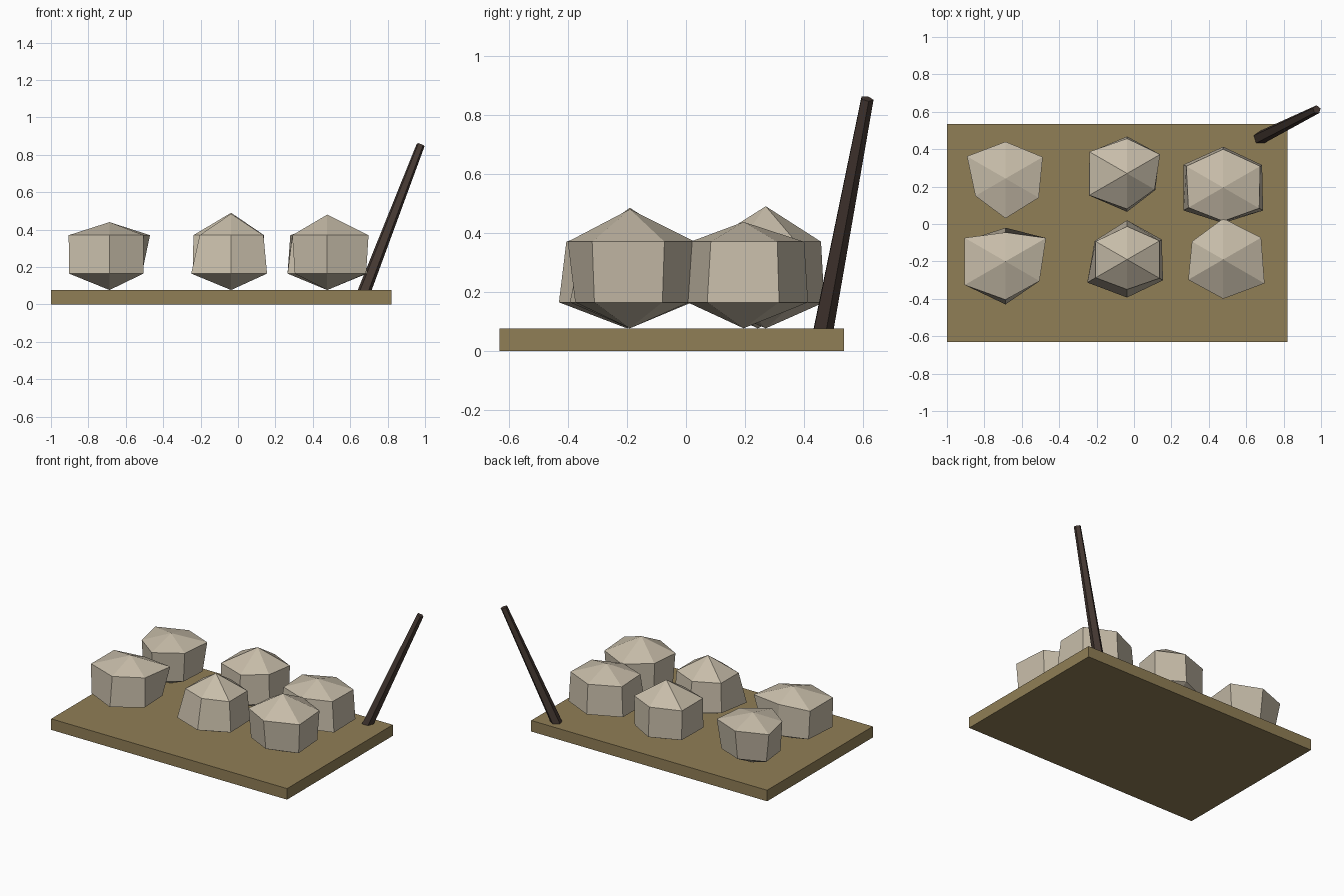
import bpy, bmesh, math
from mathutils import Vector

if "Cube" in bpy.data.objects:
    bpy.data.objects.remove(bpy.data.objects["Cube"])


def material(name, rgb):
    m = bpy.data.materials.new(name)
    m.diffuse_color = (*rgb, 1)
    m.use_nodes = True
    m.node_tree.nodes["Principled BSDF"].inputs["Base Color"].default_value = m.diffuse_color
    return m


WOOD = material("tan board", (0.28, 0.21, 0.093))
STONE = material("pale stone", (0.57, 0.505, 0.395))
DARK = material("dark wood", (0.061, 0.041, 0.033))


def finish(bm, name, mat):
    bmesh.ops.recalc_face_normals(bm, faces=bm.faces[:])
    me = bpy.data.meshes.new(name)
    bm.to_mesh(me)
    bm.free()
    me.materials.append(mat)
    ob = bpy.data.objects.new(name, me)
    bpy.context.collection.objects.link(ob)
    return ob


# flat board
TOP = 0.077
bm = bmesh.new()
bmesh.ops.create_cube(bm, size=1)
for v in bm.verts:
    v.co = (v.co.x * 1.82 - 0.09, v.co.y * 1.165 - 0.048, (v.co.z + 0.5) * TOP)
finish(bm, "board", WOOD)


def stone(name, x, y, apex, upper, lower):
    """Six-sided lump: bottom point, two uneven rings, top point."""
    bm = bmesh.new()
    rings = []
    for z, radii in ((0.165, lower), (0.37, upper)):
        ring = []
        for i, r in enumerate(radii):
            a = math.radians(90 - 60 * i)
            ring.append(bm.verts.new((x + r * math.cos(a), y + r * math.sin(a), z)))
        rings.append(ring)
    low = bm.verts.new((x, y, TOP))
    top = bm.verts.new((x, y, apex))
    a, b = rings
    for i in range(6):
        j = (i + 1) % 6
        bm.faces.new((low, a[j], a[i]))
        bm.faces.new((a[i], a[j], b[j], b[i]))
        bm.faces.new((b[i], b[j], top))
    finish(bm, name, STONE)


# stones: centre, top height, ring radii clockwise from the back
stone("stone_back_left", -0.687, 0.243, 0.425,
      (.197, .23, .205, .213, .186, .238), (.17, .2, .185, .195, .175, .2))
stone("stone_back_middle", -0.037, 0.27, 0.49,
      (.187, .204, .17, .19, .233, .233), (.198, .2, .175, .205, .235, .23))
stone("stone_back_right", 0.477, 0.195, 0.437,
      (.205, .228, .222, .18, .215, .228), (.218, .24, .246, .19, .245, .245))
stone("stone_front_left", -0.687, -0.2, 0.44,
      (.155, .25, .21, .205, .252, .252), (.18, .2, .21, .23, .25, .23))
stone("stone_front_middle", -0.037, -0.19, 0.485,
      (.177, .2, .2, .16, .194, .194), (.21, .214, .222, .203, .246, .2))
stone("stone_front_right", 0.477, -0.19, 0.48,
      (.22, .234, .255, .21, .216, .193), (.2, .22, .24, .185, .2, .19))

# leaning tapered stick
base, tip = Vector((0.669, 0.459, 0.055)), Vector((0.977, 0.612, 0.854))
axis = tip - base
bm = bmesh.new()
bmesh.ops.create_cone(bm, cap_ends=True, segments=5, radius1=0.037,
                      radius2=0.023, depth=axis.length)
rot = Vector((0, 0, 1)).rotation_difference(axis).to_matrix()
for v in bm.verts:
    v.co = rot @ v.co + (base + tip) / 2
finish(bm, "stick", DARK)
